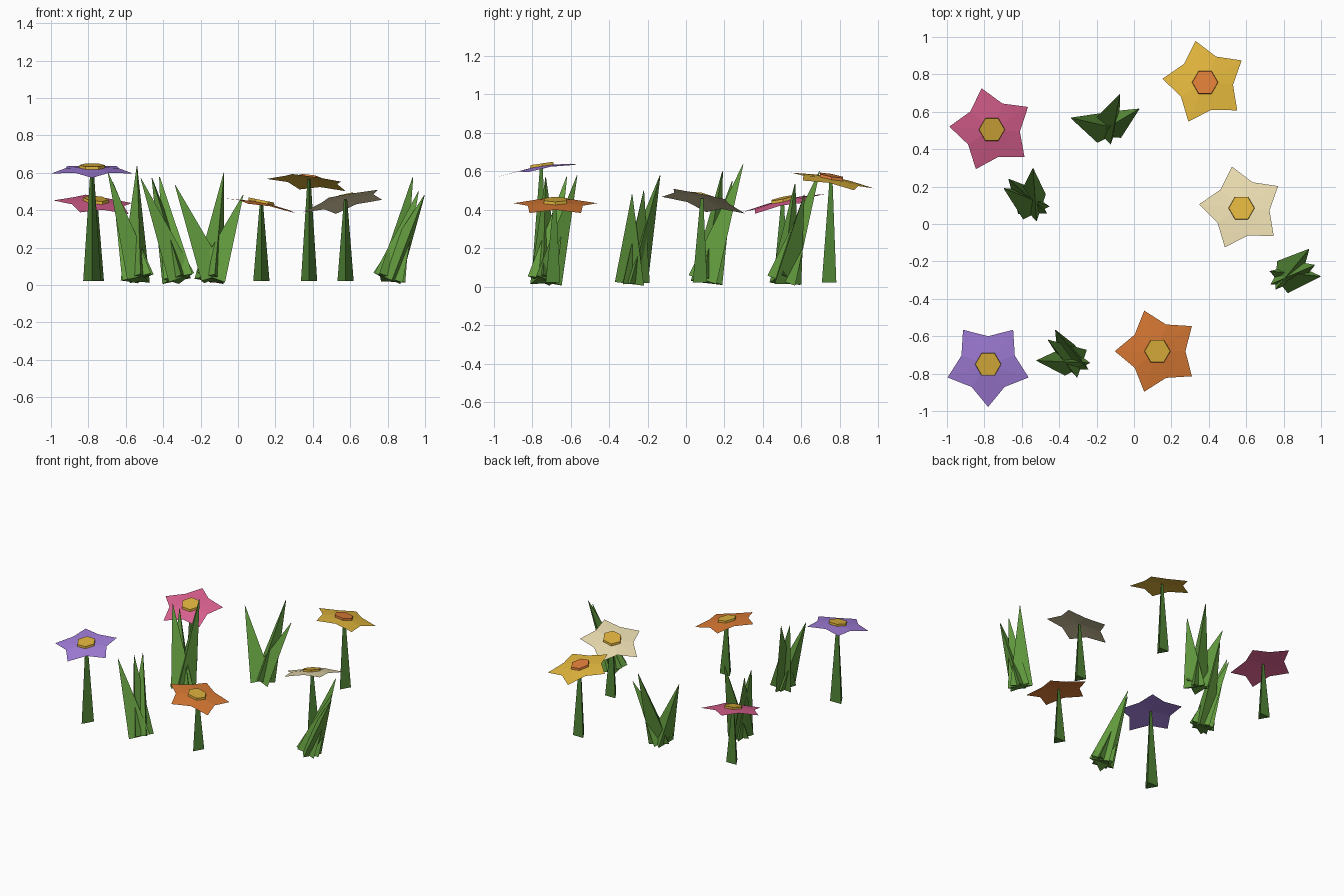
import bpy, bmesh, math
from mathutils import Vector, Matrix

if "Cube" in bpy.data.objects:
    bpy.data.objects.remove(bpy.data.objects["Cube"])


def material(name, r, g, b):
    """Flat colour given in 0-255 sRGB."""
    m = bpy.data.materials.new(name)
    lin = [((c / 255 + 0.055) / 1.055) ** 2.4 for c in (r, g, b)]
    m.diffuse_color = (*lin, 1)
    m.use_nodes = True
    m.node_tree.nodes["Principled BSDF"].inputs["Base Color"].default_value = m.diffuse_color
    return m


GRASS = material("grass green", 98, 154, 62)
STEM = material("stem green", 82, 134, 54)
PINK = material("petal pink", 222, 98, 146)
PURPLE = material("petal purple", 162, 126, 218)
ORANGE = material("petal orange", 218, 122, 52)
YELLOW = material("petal yellow", 228, 184, 62)
CREAM = material("petal cream", 234, 220, 176)
GOLD = material("centre gold", 220, 176, 60)
RUST = material("centre orange", 226, 128, 58)


def add_object(name, bm, mat):
    mesh = bpy.data.meshes.new(name)
    bm.to_mesh(mesh)
    bm.free()
    mesh.materials.append(mat)
    ob = bpy.data.objects.new(name, mesh)
    bpy.context.collection.objects.link(ob)
    return ob


def add_spike(bm, base, tip, r1, r2, twist):
    """Three-sided tapered spike from base to tip."""
    base, tip = Vector(base), Vector(tip)
    axis = tip - base
    lean = Vector((0, 0, 1)).rotation_difference(axis).to_matrix().to_4x4()
    place = (Matrix.Translation((base + tip) / 2) @ lean
             @ Matrix.Rotation(math.radians(twist), 4, 'Z'))
    bmesh.ops.create_cone(bm, cap_ends=True, segments=3, radius1=r1, radius2=r2,
                          depth=axis.length, matrix=place)


def flower(name, x, y, z, slope_x, slope_y, turn, petal_mat, centre_mat, stem_r=0.05):
    def on_plane(r, deg, lift):
        a = math.radians(deg)
        dx, dy = r * math.cos(a), r * math.sin(a)
        return (x + dx, y + dy, z + slope_x * dx + slope_y * dy + lift)

    # stem
    bm = bmesh.new()
    # create_cone starts at +y, so a half turn puts an edge to the front
    add_spike(bm, (x, y, 0.022), (x, y, z + 0.018), stem_r, 0.01, 0)
    lowest = min(bm.verts, key=lambda v: v.co.y if v.co.z < 0.1 else 9).co
    ang = math.atan2(lowest.y - y, lowest.x - x)
    bmesh.ops.rotate(bm, cent=(x, y, 0), verts=bm.verts,
                     matrix=Matrix.Rotation(-math.pi / 2 - ang, 3, 'Z'))
    add_object(name + "_stem", bm, STEM)

    # five-pointed petal star, slightly domed
    bm = bmesh.new()
    hub = bm.verts.new((x, y, z + 0.025))
    rim = []
    for k in range(10):
        r, lift = (0.15, 0.01) if k % 2 else (0.228, 0)
        rim.append(bm.verts.new(on_plane(r, turn + 36 * k, lift)))
    for k in range(10):
        bm.faces.new((hub, rim[k], rim[(k + 1) % 10]))
    add_object(name + "_petals", bm, petal_mat)

    # six-sided centre plate
    bm = bmesh.new()
    low = [bm.verts.new(on_plane(0.07, 60 * k, 0.019)) for k in range(6)]
    top = [bm.verts.new(on_plane(0.068, 60 * k, 0.034)) for k in range(6)]
    bm.faces.new(top)
    for k in range(6):
        j = (k + 1) % 6
        bm.faces.new((low[k], low[j], top[j], top[k]))
    add_object(name + "_centre", bm, centre_mat)


flower("purple_flower", -0.78, -0.75, 0.607, 0.0, 0.15, 54, PURPLE, GOLD, 0.055)
flower("orange_flower", 0.125, -0.68, 0.42, -0.20, 0.0, 36, ORANGE, GOLD)
flower("pink_flower", -0.76, 0.505, 0.428, -0.09, 0.225, 32, PINK, GOLD)
flower("yellow_flower", 0.38, 0.757, 0.545, -0.114, -0.18, 31, YELLOW, RUST)
flower("cream_flower", 0.575, 0.085, 0.44, 0.21, -0.22, 31, CREAM, GOLD)

# grass tufts: base centre, then blade tips
tufts = {
    "back_grass": ((-0.145, 0.51),
                   [(-0.337, 0.567, 0.535), (-0.075, 0.695, 0.60), (0.027, 0.615, 0.48)]),
    "left_grass": ((-0.54, 0.10),
                   [(-0.695, 0.19, 0.60), (-0.54, 0.297, 0.635), (-0.67, 0.24, 0.55)]),
    "front_grass": ((-0.32, -0.735),
                    [(-0.52, -0.73, 0.57), (-0.46, -0.62, 0.572), (-0.42, -0.567, 0.578)]),
    "right_grass": ((0.805, -0.28),
                    [(0.935, -0.135, 0.578), (0.997, -0.28, 0.48), (0.965, -0.22, 0.50)]),
}
for name, ((cx, cy), tips) in tufts.items():
    bm = bmesh.new()
    for i, tip in enumerate(tips):
        add_spike(bm, (cx, cy, 0.032), tip, 0.092, 0.002, 25 + 47 * i)
    for v in bm.verts:
        v.co.z = max(v.co.z, 0.005 if v.co.z > -0.005 else 0.0)
    add_object(name, bm, GRASS)
